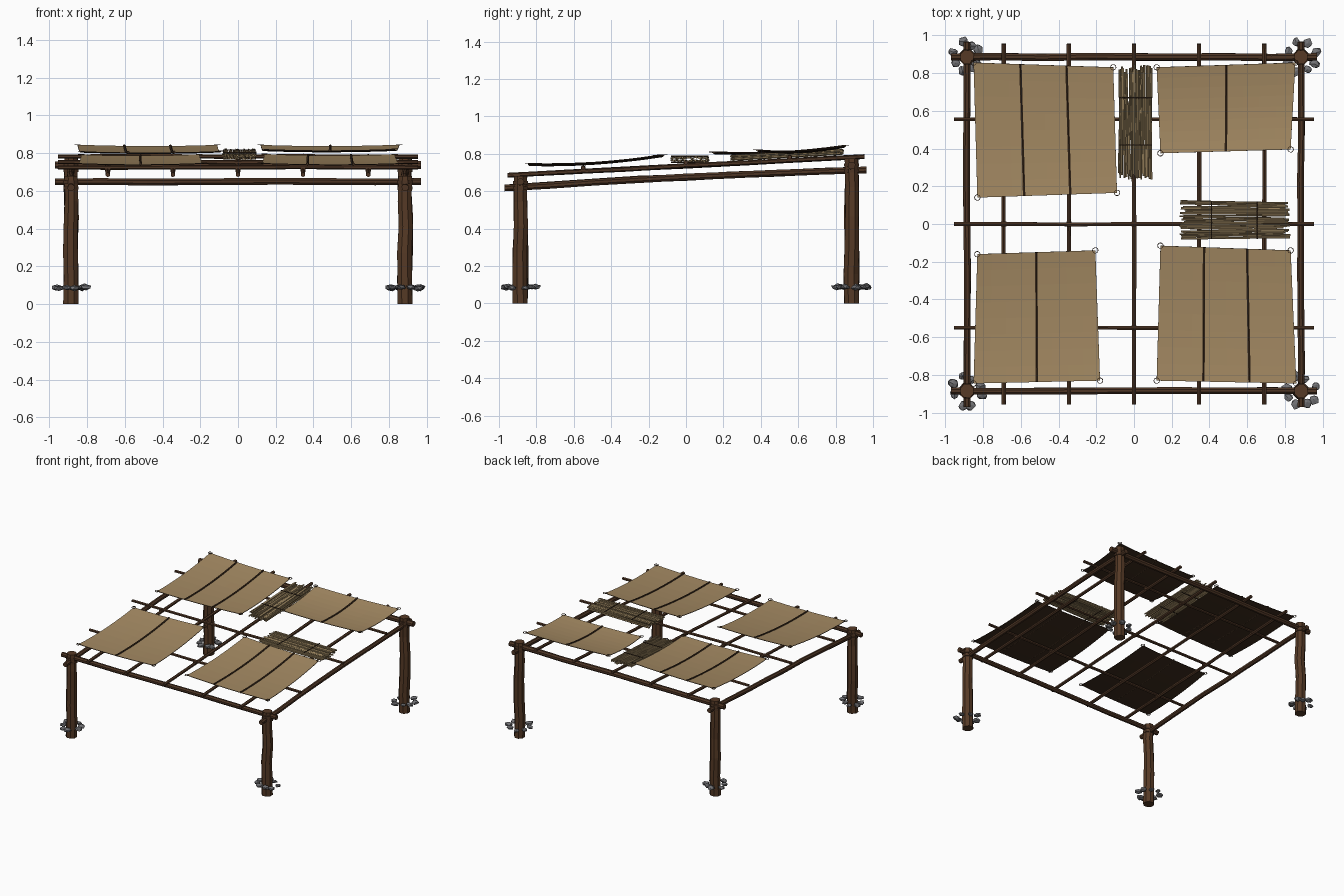
import bpy, bmesh, math, random
from mathutils import Vector, Matrix

random.seed(4)
cube = bpy.data.objects.get("Cube")
if cube:
    bpy.data.objects.remove(cube, do_unlink=True)


def material(name, rgb):
    m = bpy.data.materials.new(name)
    m.use_nodes = True
    m.diffuse_color = (*rgb, 1)
    bsdf = next(n for n in m.node_tree.nodes if n.type == 'BSDF_PRINCIPLED')
    bsdf.inputs["Base Color"].default_value = (*rgb, 1)
    bsdf.inputs["Roughness"].default_value = 0.9
    return m


POST = material("post wood", (0.092, 0.042, 0.019))
BEAM = material("beam wood", (0.076, 0.036, 0.018))
CLOTH = material("tan hide", (0.375, 0.255, 0.125))
DARK = material("dark underside", (0.045, 0.024, 0.012))
ROPE = material("dark rope", (0.042, 0.024, 0.013))
STICK = material("dry stick", (0.33, 0.235, 0.115))
STONE = material("grey stone", (0.17, 0.17, 0.18))


def finish(name, bm, *mats):
    me = bpy.data.meshes.new(name)
    bm.to_mesh(me)
    bm.free()
    for m in mats:
        me.materials.append(m)
    ob = bpy.data.objects.new(name, me)
    bpy.context.scene.collection.objects.link(ob)
    return ob


def add_tube(bm, pts, radius, sides=8, rough=0.0, taper=1.0):
    """Capped tube through the points, optionally knobbly and tapering."""
    pts = [Vector(p) for p in pts]
    axis = (pts[-1] - pts[0]).normalized()
    ref = Vector((0, 0, 1)) if abs(axis.z) < 0.8 else Vector((1, 0, 0))
    side = axis.cross(ref).normalized()
    up = side.cross(axis)
    rings = []
    for i, p in enumerate(pts):
        r = radius * (1 + (taper - 1) * i / (len(pts) - 1))
        ring = []
        for k in range(sides):
            a = math.tau * (k + 0.5) / sides
            rr = r * (1 + random.uniform(-rough, rough))
            ring.append(bm.verts.new(p + (side * math.cos(a) + up * math.sin(a)) * rr))
        rings.append(ring)
    faces = [bm.faces.new(rings[0]), bm.faces.new(rings[-1])]
    for a, b in zip(rings, rings[1:]):
        for k in range(sides):
            j = (k + 1) % sides
            faces.append(bm.faces.new((a[k], a[j], b[j], b[k])))
    bmesh.ops.recalc_face_normals(bm, faces=faces)


def tube(name, pts, radius, mat, **kw):
    bm = bmesh.new()
    add_tube(bm, pts, radius, **kw)
    return finish(name, bm, mat)


def bent(a, b, n=6, wobble=0.003, rise=0.0):
    """Points from a to b with small natural bends."""
    a, b = Vector(a), Vector(b)
    out = []
    for i in range(n + 1):
        t = i / n
        p = a.lerp(b, t) + Vector((0, 0, rise * 4 * t * (1 - t)))
        if 0 < i < n:
            p += Vector([random.uniform(-wobble, wobble) for _ in range(3)])
        out.append(p)
    return out


def roof_z(y):
    return 0.735 + 0.052 * y


# Corner posts with lashings and a ring of stones
C = 0.885
for sy, depth in ((-1, "front"), (1, "back")):
    top = 0.68 if sy < 0 else 0.775
    for sx, hand in ((1, "left"), (-1, "right")):
        x, y = sx * C, sy * C
        tag = f"{depth}_{hand}"
        tube("post_" + tag, bent((x, y, 0), (x, y, top), 5, 0.004), 0.043,
             POST, rough=0.05, taper=0.88)
        bm = bmesh.new()
        for z in (top - 0.065, top - 0.035):
            add_tube(bm, [(x, y, z - 0.009), (x, y, z + 0.009)], 0.043, sides=8, rough=0.03)
        finish("lashing_" + tag, bm, BEAM)
        bm = bmesh.new()
        for i in range(8):
            a = math.tau * (i + 0.5) / 8 + random.uniform(-0.2, 0.2)
            r = random.uniform(0.062, 0.085)
            size = random.uniform(0.022, 0.029)
            spot = Vector((x + r * math.cos(a), y + r * math.sin(a),
                           0.087 + random.uniform(-0.004, 0.004)))
            mat = (Matrix.Translation(spot) @ Matrix.Rotation(a, 4, 'Z')
                   @ Matrix.Diagonal((size * 1.1, size, size * 0.6, 1)))
            stone = bmesh.ops.create_icosphere(bm, subdivisions=1, radius=1, matrix=mat)
            for v in stone["verts"]:
                v.co = spot + (v.co - spot) * random.uniform(0.75, 1.2)
        finish("stones_" + tag, bm, STONE)

# Main frame beams
tube("front_beam", bent((-0.97, -C, 0.648), (0.97, -C, 0.65), 8), 0.019, BEAM, rough=0.05)
tube("back_beam", bent((-0.97, C, 0.737), (0.97, C, 0.737), 8), 0.021, BEAM, rough=0.05)
for sx, hand in ((1, "left"), (-1, "right")):
    tube(f"{hand}_beam", bent((sx * C, -0.97, 0.617), (sx * C, 0.965, 0.714), 8, 0.003, 0.01),
         0.019, BEAM, rough=0.05)

# Rafters running front to back, purlins running across
rafters = [i * 0.345 for i in range(-2, 3)]
purlins = [-0.55, 0.0, 0.555]
for i, x in enumerate(rafters):
    tube(f"rafter_{i + 1}", bent((x, -0.955, roof_z(-0.955)), (x, 0.955, roof_z(0.955)), 6, 0.002),
         0.0125, BEAM, sides=6, rough=0.05)
for i, y in enumerate(purlins):
    z = roof_z(y) + 0.018
    tube(f"purlin_{i + 1}", bent((-0.955, y, z), (0.955, y, z), 6, 0.002),
         0.0115, BEAM, sides=6, rough=0.05)

# Knots where rafters and purlins cross
bm = bmesh.new()
for x in rafters:
    for y in purlins:
        z = roof_z(y)
        add_tube(bm, [(x, y - 0.012, z + 0.004), (x, y + 0.012, z + 0.004)], 0.016, sides=6)
finish("crossing_knots", bm, BEAM)


# Sagging hide panels with seams and corner rings
def panel(tag, corners, base, slope, seams):
    bl, br, tr, tl = [Vector((cx, cy, base + slope * cy)) for cx, cy in corners]

    def at(u, v):
        p = bl.lerp(br, u).lerp(tl.lerp(tr, u), v)
        p.z -= 0.016 * 4 * v * (1 - v) + 0.007 * 4 * u * (1 - u)
        return p

    n = 8
    bm = bmesh.new()
    grid = [[bm.verts.new(at(i / n, j / n)) for i in range(n + 1)] for j in range(n + 1)]
    for j in range(n):
        for i in range(n):
            bm.faces.new((grid[j][i], grid[j][i + 1], grid[j + 1][i + 1], grid[j + 1][i]))
    ob = finish("hide_panel_" + tag, bm, CLOTH, DARK)
    mod = ob.modifiers.new("thickness", 'SOLIDIFY')
    mod.thickness = 0.004
    mod.offset = -1
    mod.material_offset = 1
    mod.material_offset_rim = 1

    bm = bmesh.new()
    for u in seams:
        add_tube(bm, [at(u, j / n) + Vector((0, 0, 0.001)) for j in range(n + 1)], 0.0075, sides=6)
    finish("seams_" + tag, bm, DARK)

    bm = bmesh.new()
    for p in (bl, br, tr, tl):
        hoop = [p + Vector((math.cos(a), math.sin(a), 0)) * 0.015
                for a in [math.tau * k / 10 for k in range(11)]]
        for a, b in zip(hoop, hoop[1:]):
            add_tube(bm, [a, b], 0.0025, sides=4)
    finish("corner_rings_" + tag, bm, ROPE)


panel("back_right", [(-0.83, 0.14), (-0.09, 0.165), (-0.11, 0.83), (-0.85, 0.855)],
      0.803, 0.049, (0.335, 0.665))
panel("back_left", [(0.14, 0.375), (0.83, 0.395), (0.855, 0.855), (0.12, 0.83)],
      0.803, 0.049, (0.503,))
panel("front_right", [(-0.85, -0.845), (-0.18, -0.83), (-0.205, -0.14), (-0.83, -0.16)],
      0.803, 0.066, (0.5,))
panel("front_left", [(0.12, -0.83), (0.86, -0.845), (0.83, -0.14), (0.14, -0.115)],
      0.803, 0.066, (0.335, 0.665))


# Bundles of sticks lying on the frame in two layers, each tied twice
def bundle(name, start, end, across, low, high, ties):
    start, end, across = Vector(start), Vector(end), Vector(across)
    count = 17
    bm = bmesh.new()
    for layer in (-0.007, 0.007):
        for i in range(count):
            off = low + (high - low) * (i + 0.5) / count
            shift = Vector((0, 0, layer + random.uniform(-0.004, 0.004)))
            a = start.lerp(end, random.uniform(0, 0.06))
            b = start.lerp(end, random.uniform(0.93, 1))
            skew = across * random.uniform(-0.006, 0.006)
            add_tube(bm, [a + across * off + shift + skew, b + across * off + shift - skew],
                     random.uniform(0.005, 0.0068), sides=5)
    finish(name, bm, STICK)
    bm = bmesh.new()
    for t in ties:
        p = start.lerp(end, t)
        for h in (-0.016, 0.016):
            q = p + Vector((0, 0, h))
            add_tube(bm, [q + across * low, q + across * high], 0.004, sides=5)
    finish(name + "_ties", bm, ROPE)


bundle("long_stick_bundle", (0, 0.235, 0.777), (0, 0.845, 0.81), (1, 0, 0),
       -0.08, 0.095, (0.30, 0.71))
bundle("side_stick_bundle", (0.24, 0, 0.771), (0.83, 0, 0.771), (0, 1, 0),
       -0.08, 0.12, (0.29, 0.70))
